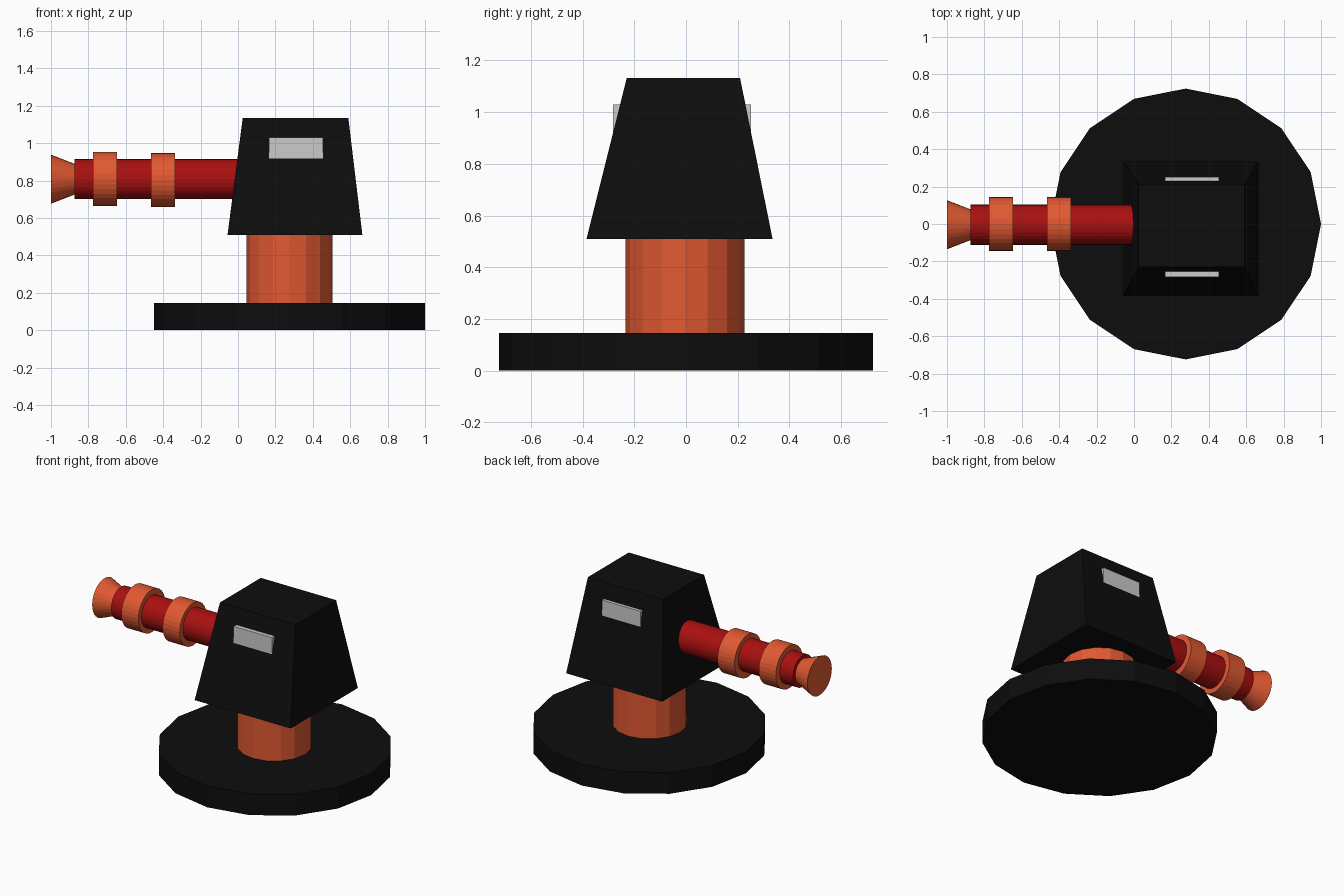
import bpy, bmesh
from math import pi
from mathutils import Matrix

if "Cube" in bpy.data.objects:
    bpy.data.objects.remove(bpy.data.objects["Cube"])


def material(name, rgb):
    m = bpy.data.materials.new(name)
    m.diffuse_color = (*rgb, 1)
    m.use_nodes = True
    m.node_tree.nodes["Principled BSDF"].inputs["Base Color"].default_value = m.diffuse_color
    return m


black = material("black_paint", (0.004, 0.004, 0.004))
orange = material("orange_paint", (0.75, 0.1, 0.032))
red = material("red_paint", (0.4, 0.005, 0.005))


def finish(name, bm, mat):
    mesh = bpy.data.meshes.new(name)
    bmesh.ops.recalc_face_normals(bm, faces=bm.faces)
    bm.to_mesh(mesh)
    bm.free()
    if mat:
        mesh.materials.append(mat)
    ob = bpy.data.objects.new(name, mesh)
    bpy.context.collection.objects.link(ob)
    return ob


def cone(name, start, length, r1, r2, sides, mat, axis="Z"):
    """Capped cone or cylinder running from start along +Z or +X."""
    bm = bmesh.new()
    turn = Matrix.Rotation(pi / 2, 4, "Y") if axis == "X" else Matrix()
    place = Matrix.Translation(start) @ turn @ Matrix.Translation((0, 0, length / 2))
    bmesh.ops.create_cone(bm, cap_ends=True, segments=sides, radius1=r1,
                          radius2=r2, depth=length, matrix=place)
    return finish(name, bm, mat)


def tapered_box(name, bottom, top, z0, z1, mat):
    """Box between two rectangles, each given as (x0, x1, y0, y1)."""
    bm = bmesh.new()
    rings = []
    for (x0, x1, y0, y1), z in ((bottom, z0), (top, z1)):
        rings.append([bm.verts.new((x, y, z)) for x, y in
                      ((x0, y0), (x1, y0), (x1, y1), (x0, y1))])
    lower, upper = rings
    bm.faces.new(lower[::-1])
    bm.faces.new(upper)
    for i in range(4):
        j = (i + 1) % 4
        bm.faces.new((lower[i], lower[j], upper[j], upper[i]))
    return finish(name, bm, mat)


# Round base and pedestal
cone("base_disc", (0.276, 0, 0), 0.145, 0.724, 0.724, 16, black)
cone("pedestal", (0.276, -0.004, 0.14), 0.40, 0.23, 0.23, 16, orange)

# Tapered turret housing
tapered_box("turret_housing", (-0.056, 0.665, -0.385, 0.335),
            (0.025, 0.59, -0.229, 0.209), 0.509, 1.133, black)

# Plain grey panel on each flank
for name, y0, y1 in (("front_panel", -0.283, -0.25), ("back_panel", 0.222, 0.251)):
    rect = (0.166, 0.454, y0, y1)
    tapered_box(name, rect, rect, 0.915, 1.03, None)

# Barrel, collars and flared muzzle
cone("barrel", (-0.875, -0.004, 0.807), 0.90, 0.107, 0.107, 32, red, "X")
for name, x, z in (("outer_collar", -0.775, 0.809), ("inner_collar", -0.465, 0.802)):
    cone(name, (x, 0, z), 0.128, 0.144, 0.144, 32, orange, "X")
cone("muzzle", (-1.0, -0.004, 0.807), 0.14, 0.131, 0.077, 32, orange, "X")
